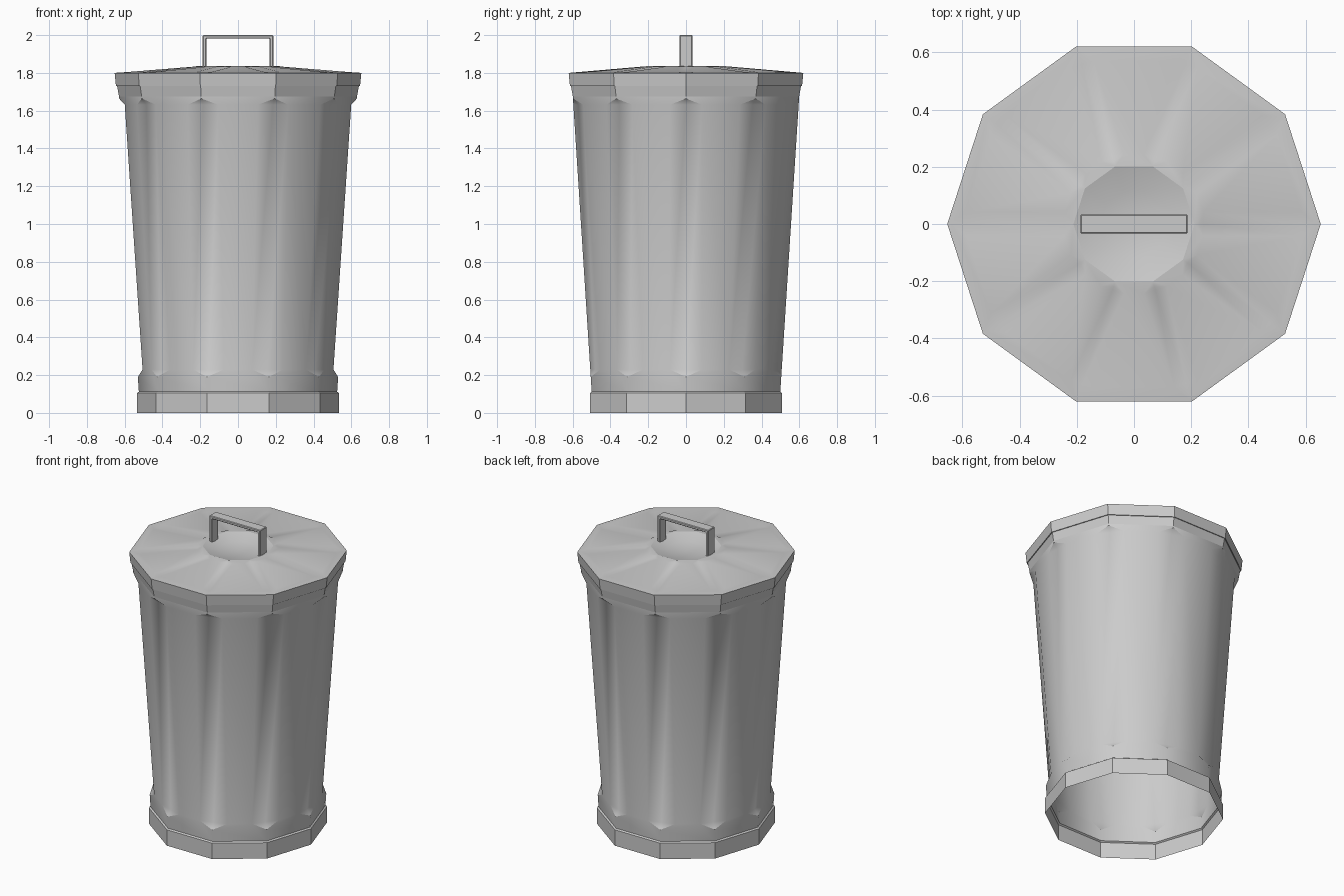
import bpy, bmesh
from math import cos, sin, tau, radians
from mathutils import Vector

if "Cube" in bpy.data.objects:
    bpy.data.objects.remove(bpy.data.objects["Cube"])

N = 10  # sides of the can


def corner(k, rz):
    a = tau * k / N
    return Vector((rz[0] * cos(a), rz[0] * sin(a), rz[1]))


def finish(name, bm, smooth=None, flip_if_down=False):
    bmesh.ops.remove_doubles(bm, verts=bm.verts, dist=0.0005)
    bmesh.ops.recalc_face_normals(bm, faces=bm.faces)
    if flip_if_down:
        # open shells: make sure the outside faces out / up
        s = sum(f.normal.dot(f.calc_center_median() * Vector((1, 1, 0)) + Vector((0, 0, 5)))
                * f.calc_area() for f in bm.faces)
        if s < 0:
            bmesh.ops.reverse_faces(bm, faces=bm.faces)
    me = bpy.data.meshes.new(name)
    bm.to_mesh(me)
    bm.free()
    ob = bpy.data.objects.new(name, me)
    bpy.context.collection.objects.link(ob)
    if smooth:
        bpy.ops.object.select_all(action='DESELECT')
        ob.select_set(True)
        bpy.context.view_layer.objects.active = ob
        bpy.ops.object.shade_smooth_by_angle(angle=radians(smooth))
    return ob


def lathe(name, profile, smooth=None):
    """Ten-sided revolve of (radius, z) points, listed so the outside faces out."""
    bm = bmesh.new()
    rings = [[bm.verts.new(corner(k, p)) for k in range(N)] for p in profile]
    for lo, hi in zip(rings, rings[1:]):
        for k in range(N):
            j = (k + 1) % N
            bm.faces.new((lo[k], lo[j], hi[j], hi[k]))
    return finish(name, bm, smooth, True)


def fluted(name, start, end, stops, half, sink, smooth):
    """Ten-sided cone from start to end with a pointed flute cut into each corner."""
    start, end = Vector(start), Vector(end)
    rz = [start.lerp(end, t) for t in stops]  # tip, shoulder, shoulder, tip
    bm = bmesh.new()
    new = bm.verts.new
    cols = []
    for k in range(N):
        c = {'P': new(corner(k, start)), 'Q': new(corner(k, end)),
             'B': new(corner(k, rz[0])), 'T': new(corner(k, rz[3]))}
        for key, p in (('b', rz[1]), ('t', rz[2])):
            here = corner(k, p)
            side = []
            for step, tag in ((1, 'R'), (-1, 'L')):
                d = (corner(k + step, p) - here).normalized()
                side.append(here + d * half / cos(tau / 2 / N))
                c[key + tag] = new(side[-1])
            c[key + 'M'] = new((side[0] + side[1]) / 2 + corner(k, sink))
        cols.append(c)
    for k in range(N):
        a, b = cols[k], cols[(k + 1) % N]
        # flat panel between two flutes
        bm.faces.new((a['P'], b['P'], b['B'], b['bL'], b['tL'], b['T'],
                      b['Q'], a['Q'], a['T'], a['tR'], a['bR'], a['B']))
        # the flute itself
        for keys in (('B', 'bR', 'bM'), ('B', 'bM', 'bL'), ('bM', 'bR', 'tR', 'tM'),
                     ('bL', 'bM', 'tM', 'tL'), ('tM', 'tR', 'T'), ('tL', 'tM', 'T')):
            bm.faces.new([a[q] for q in keys])
        # corner edges above and below belong to neighbouring panels already
    return finish(name, bm, smooth, True)


# foot ring, open underneath
lathe("foot_ring", [(0.535, 0), (0.535, 0.105), (0.525, 0.112)])

# tapering can wall with flutes at the corners
fluted("can_wall", (0.525, 0.112), (0.63, 1.675), (0.05, 0.075, 0.972, 0.993),
       0.085, (0, 0), 40)

# rolled rim of the can and skirt of the lid
lathe("can_rim", [(0.63, 1.675), (0.64, 1.73)])
lathe("lid_skirt", [(0.638, 1.73), (0.646, 1.73), (0.653, 1.80)])

# lid top with radial flutes
fluted("lid_top", (0.653, 1.80), (0.212, 1.836), (0.04, 0.12, 0.90, 0.96),
       0.042, (0, -0.006), 30)

# dished middle of the lid
lathe("lid_dish", [(0.212, 1.836), (0.12, 1.81), (0.0, 1.80)], 40)

# square U handle
bm = bmesh.new()
o, i, z0, z1, z2 = 0.187, 0.168, 1.81, 1.981, 2.0
outline = [(-o, z0), (-i, z0), (-i, z1), (i, z1), (i, z0), (o, z0), (o, z2), (-o, z2)]
face = bm.faces.new([bm.verts.new((x, -0.034, z)) for x, z in outline])
ext = bmesh.ops.extrude_face_region(bm, geom=[face])
bmesh.ops.translate(bm, vec=(0, 0.068, 0),
                    verts=[g for g in ext['geom'] if isinstance(g, bmesh.types.BMVert)])
handle = finish("lid_handle", bm)
bev = handle.modifiers.new("bevel", 'BEVEL')
bev.width = 0.004
bev.segments = 1
